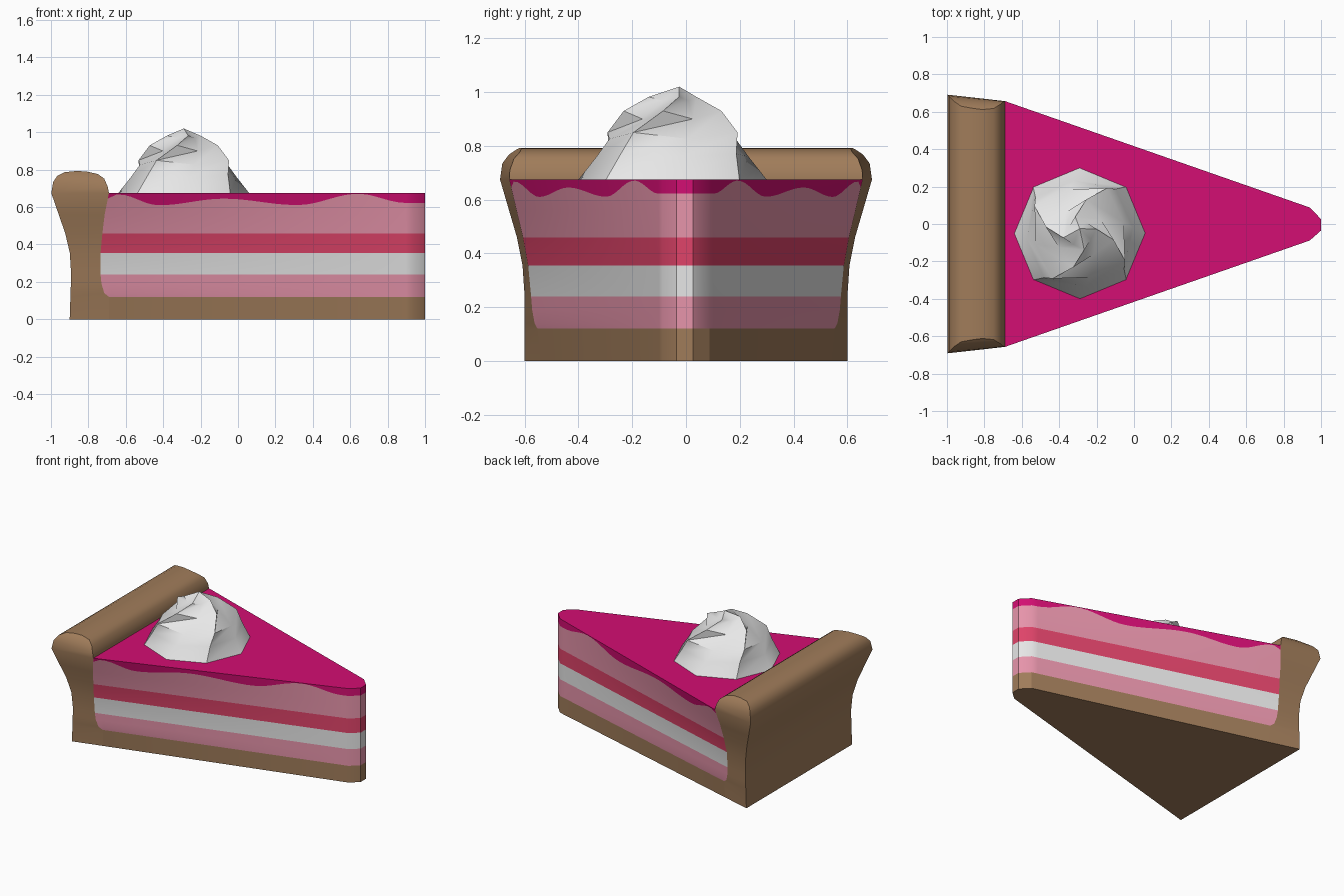
import bpy, bmesh, math

if "Cube" in bpy.data.objects:
    bpy.data.objects.remove(bpy.data.objects["Cube"])


def mat(name, rgb):
    lin = [((c / 255 + 0.055) / 1.055) ** 2.4 for c in rgb]
    m = bpy.data.materials.new(name)
    m.diffuse_color = (*lin, 1)
    m.use_nodes = True
    m.node_tree.nodes["Principled BSDF"].inputs["Base Color"].default_value = m.diffuse_color
    return m


BROWN = mat("crust brown", (160, 124, 90))
PINK = mat("pink cream", (235, 151, 174))
WHITE = mat("white cream", (231, 231, 231))
RED = mat("berry red", (224, 68, 106))
MAGENTA = mat("magenta glaze", (212, 14, 115))


def finish(name, bm, mats, angle):
    bmesh.ops.recalc_face_normals(bm, faces=bm.faces)
    me = bpy.data.meshes.new(name)
    bm.to_mesh(me)
    bm.free()
    for m in mats:
        me.materials.append(m)
    ob = bpy.data.objects.new(name, me)
    bpy.context.collection.objects.link(ob)
    bpy.ops.object.select_all(action='DESELECT')
    ob.select_set(True)
    bpy.context.view_layer.objects.active = ob
    bpy.ops.object.shade_smooth_by_angle(angle=math.radians(angle))
    return ob


def lerp(a, b, t):
    return a + (b - a) * t


def sample(table, v, smooth=False):
    """Interpolate rows (key, values...) at key v."""
    if v <= table[0][0]:
        return table[0][1:]
    for a, b in zip(table, table[1:]):
        if v <= b[0]:
            t = (v - a[0]) / (b[0] - a[0])
            if smooth:
                t = (1 - math.cos(math.pi * t)) / 2
            return [lerp(p, q, t) for p, q in zip(a[1:], b[1:])]
    return table[-1][1:]


TOP = 0.675
# back edge of the filling: z, x, half width
BACK = [(0, -0.69, 0.541), (0.12, -0.69, 0.552), (0.14, -0.715, 0.563),
        (0.19, -0.73, 0.572), (0.24, -0.735, 0.576), (0.355, -0.735, 0.587),
        (0.46, -0.725, 0.606), (0.56, -0.713, 0.630), (TOP, -0.69, 0.657)]
# lower edge of the glaze along the side: x, z
DRIP = [(-0.72, 0.64), (-0.65, 0.668), (-0.42, 0.610), (-0.08, 0.645),
        (0.32, 0.611), (0.64, 0.671), (0.90, 0.622), (1.0, 0.622)]
COLS = 40


def wedge_loop(z):
    """Outline of the slice at height z; z may be 'drip' for the wavy row."""
    side = []
    for i in range(COLS + 1):
        t = i / COLS
        zz = z
        if z == 'drip':
            zz = sample(DRIP, lerp(-0.70, 0.94, t), True)[0]
        bx, by = sample(BACK, zz)
        side.append((lerp(bx, 0.94, t), lerp(by, 0.088, t), zz))
    zt = 0.622 if z == 'drip' else z
    front = [(x, -y, h) for x, y, h in side]
    return front + [(1.0, -0.035, zt), (1.0, 0.026, zt)] + side[::-1]


def stack(name, rows, mats, angle):
    """rows: list of (z, material index of the band above)."""
    bm = bmesh.new()
    loops = [[bm.verts.new(p) for p in wedge_loop(z)] for z, _ in rows]
    n = len(loops[0])
    for (z, mi), a, b in zip(rows, loops, loops[1:]):
        for i in range(n):
            j = (i + 1) % n
            bm.faces.new((a[i], a[j], b[j], b[i])).material_index = mi
    for loop, mi in ((loops[0], rows[0][1]), (loops[-1], rows[-1][1])):
        # cap as strips across the slice
        for i in range(n // 2 - 1):
            bm.faces.new((loop[i], loop[i + 1], loop[n - 2 - i],
                          loop[n - 1 - i])).material_index = mi
    return finish(name, bm, mats, angle)


# crust floor and layered filling with glaze
stack("crust_base", [(0, 0), (0.12, 0)], [BROWN], 30)
stack("layered_filling",
      [(0.12, 0), (0.14, 0), (0.19, 0), (0.24, 1), (0.355, 2), (0.46, 0),
       (0.56, 0), ('drip', 3), (TOP, 3)],
      [PINK, WHITE, RED, MAGENTA], 30)

# back crust: rows of outer and inner points (x, z, half width)
outer = [(0, -0.90, 0.60), (0.30, -0.89, 0.60), (0.42, -0.91, 0.617),
         (0.55, -0.955, 0.655), (0.68, -1.0, 0.693)]
crust_rows = []
for z, bx, by in BACK:
    ox, oy = sample(outer, z)
    crust_rows.append(((ox, z, oy), (bx, z, by)))
crust_rows += [((-0.988, 0.735, 0.683), (-0.697, 0.71, 0.655)),
               ((-0.965, 0.768, 0.658), (-0.715, 0.752, 0.64)),
               ((-0.925, 0.787, 0.630), (-0.75, 0.777, 0.618)),
               ((-0.86, 0.793, 0.618), (-0.81, 0.79, 0.612))]
bm = bmesh.new()
grid = [[[bm.verts.new((x, s * y, z)) for x, z, y in pair] for s in (-1, 1)]
        for pair in crust_rows]
for a, b in zip(grid, grid[1:]):
    for s in (0, 1):
        bm.faces.new((a[s][0], a[s][1], b[s][1], b[s][0]))   # slice ends
        bm.faces.new((a[0][s], a[1][s], b[1][s], b[0][s]))   # back and inside
for g in (grid[0], grid[-1]):
    bm.faces.new((g[0][0], g[0][1], g[1][1], g[1][0]))
finish("back_crust", bm, [BROWN], 35)

# whipped cream: twisted octagonal swirl (z, radius, twist, ripple)
RINGS = [(TOP - 0.003, 0.352, 0, 0.0), (0.765, 0.295, 6, 0.01),
         (0.838, 0.262, 14, 0.02), (0.915, 0.160, 34, 0.025),
         (0.975, 0.080, 60, 0.012)]
CX, CY = -0.29, -0.05
bm = bmesh.new()
rings = []
for z, r, twist, rip in RINGS:
    ring = []
    for k in range(8):
        a = math.radians(90 + 45 * k + twist)
        w = rip * (1 if k % 2 else -1)
        ring.append(bm.verts.new((CX + (r + w) * math.cos(a),
                                  CY + (r + w) * math.sin(a), z + w * 0.6)))
    rings.append(ring)
for a, b in zip(rings, rings[1:]):
    for i in range(8):
        j = (i + 1) % 8
        bm.faces.new((a[i], a[j], b[j]))
        bm.faces.new((a[i], b[j], b[i]))
tip = bm.verts.new((CX, CY + 0.025, 1.02))
for i in range(8):
    bm.faces.new((rings[-1][i], rings[-1][(i + 1) % 8], tip))
bm.faces.new(rings[0][::-1])
finish("whipped_cream", bm, [WHITE], 50)
